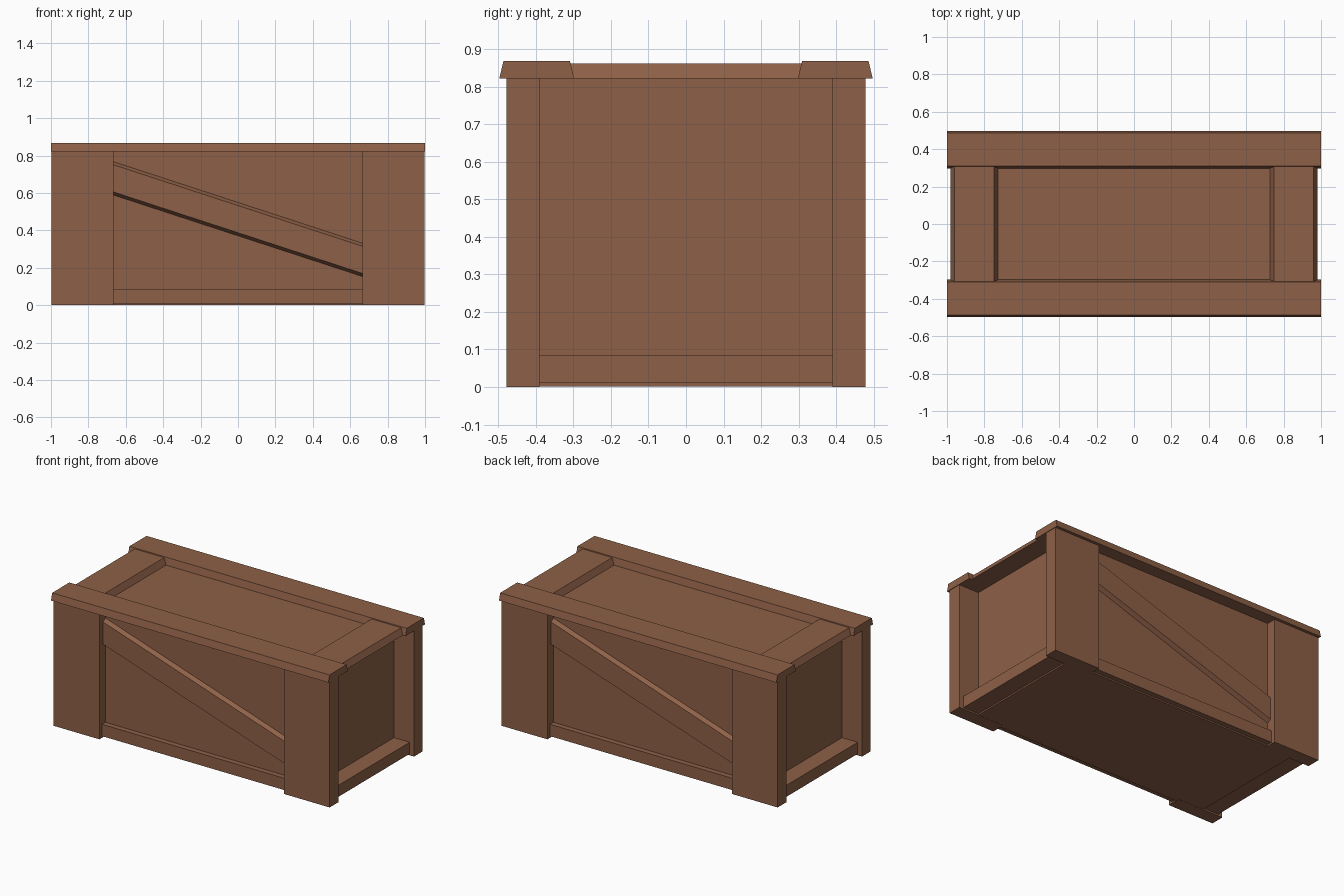
import bpy
import bmesh
from mathutils import Matrix

cube = bpy.data.objects.get("Cube")
if cube:
    bpy.data.objects.remove(cube, do_unlink=True)

# One brown wood for the whole crate
wood = bpy.data.materials.new("brown_wood")
wood.use_nodes = True
colour = (0.27, 0.117, 0.063, 1)
wood.diffuse_color = colour
wood.node_tree.nodes["Principled BSDF"].inputs["Base Color"].default_value = colour


def loft(name, ring_a, ring_b, turn=False):
    """Solid between two matching four-point rings, optionally turned to the back."""
    bm = bmesh.new()
    a = [bm.verts.new(p) for p in ring_a]
    b = [bm.verts.new(p) for p in ring_b]
    bm.faces.new(a)
    bm.faces.new(b)
    for i in range(4):
        j = (i + 1) % 4
        bm.faces.new((a[i], a[j], b[j], b[i]))
    if turn:
        bm.transform(Matrix.Rotation(3.14159265, 4, "Z"))
    bmesh.ops.recalc_face_normals(bm, faces=bm.faces)
    mesh = bpy.data.meshes.new(name)
    bm.to_mesh(mesh)
    bm.free()
    mesh.materials.append(wood)
    obj = bpy.data.objects.new(name, mesh)
    bpy.context.collection.objects.link(obj)
    return obj


def board(name, x, y, z, slope_x=0, slope_y=0, turn=False):
    """Box from ranges, with the top narrowed by the slopes."""
    def ring(h, dx, dy):
        return [(x[0] + dx, y[0] + dy, h), (x[1] - dx, y[0] + dy, h),
                (x[1] - dx, y[1] - dy, h), (x[0] + dx, y[1] - dy, h)]
    return loft(name, ring(z[0], 0, 0), ring(z[1], slope_x, slope_y), turn)


LID = 0.822      # underside of the lid boards
PANEL = 0.415    # face of the long panels
POST = 0.665     # inner edge of the corner boards

# Inner body, whose faces form the recessed panels
board("crate_body", (-0.852, 0.852), (-PANEL, PANEL), (0.001, LID))

for side, turn in (("front", False), ("back", True)):
    # Corner boards
    for end, s in (("right", -1), ("left", 1)):
        x = sorted((s * POST, s * 0.996))
        board(f"{side}_{end}_corner_board", x, (-0.478, -0.39), (0, LID), turn=turn)

    # Bottom rail along the long side
    board(f"{side}_bottom_rail", (-POST, POST), (-0.45, -PANEL + 0.01),
          (0.01, 0.087), turn=turn)

    # Diagonal brace with sloped edges
    def brace_ring(y, inset):
        return [(-POST, y, 0.585 + inset), (POST, y, 0.15 + inset),
                (POST, y, 0.335 - inset), (-POST, y, 0.77 - inset)]
    loft(f"{side}_diagonal_brace", brace_ring(-PANEL + 0.005, 0),
         brace_ring(-PANEL - 0.025, 0.02), turn)

    # Long lid board with sloped edges
    board(f"{side}_lid_board", (-1, 1), (-0.497, -0.298), (LID, 0.868),
          slope_y=0.011, turn=turn)

for end, s in (("right", -1), ("left", 1)):
    # End rail at the bottom
    board(f"{end}_end_rail", sorted((s * 0.845, s * 0.965)), (-0.39, 0.39), (0.01, 0.085))
    # Short lid board between the long ones
    board(f"{end}_lid_crosspiece", sorted((s * 0.728, s * 0.981)), (-0.31, 0.31),
          (LID, 0.862), slope_x=0.02)
